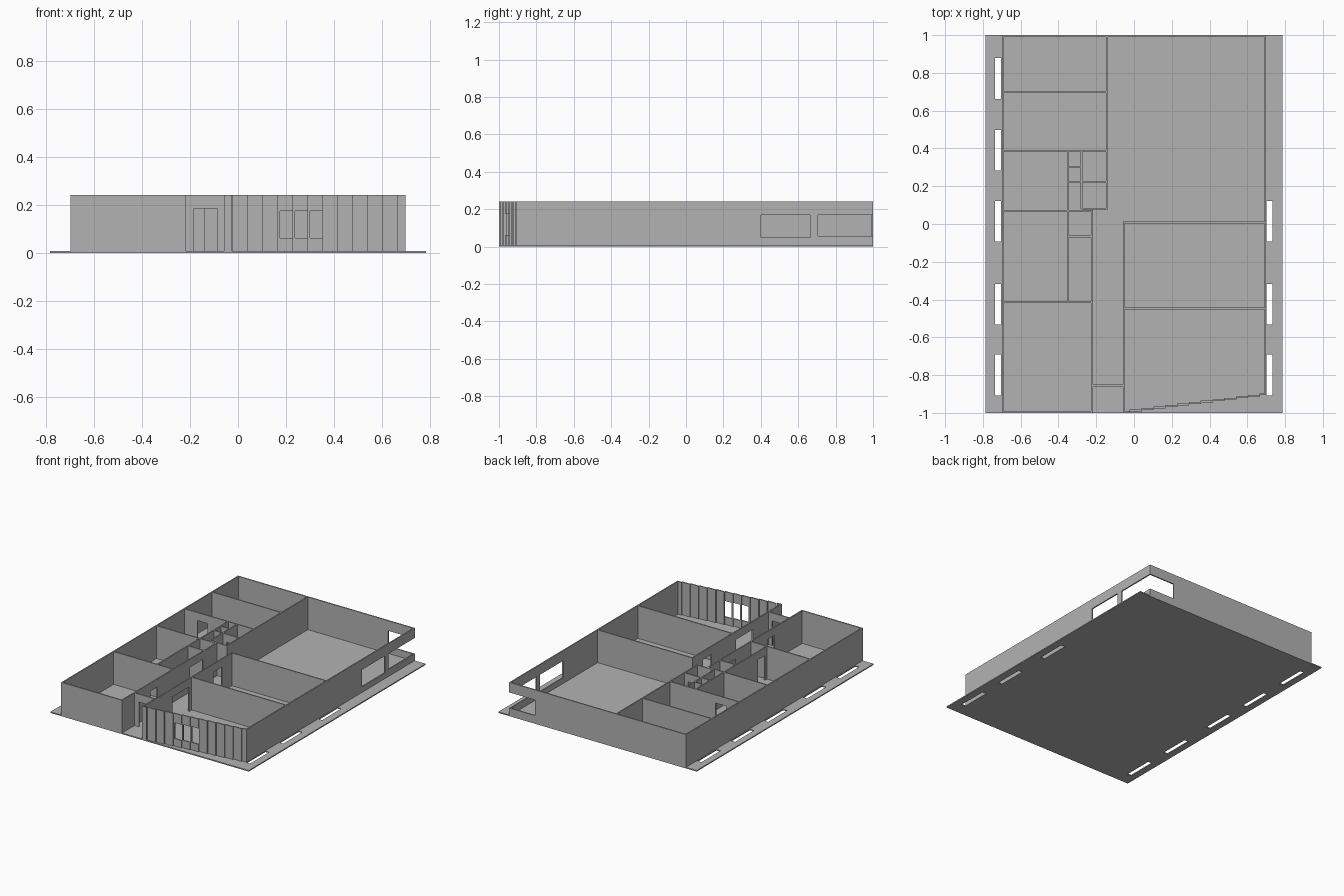
import bpy
import bmesh
from mathutils import Vector

cube = bpy.data.objects.get("Cube")
if cube:
    bpy.data.objects.remove(cube, do_unlink=True)

TOP = 0.242      # wall height
FLOOR = 0.008    # slab thickness
T = 0.009        # wall thickness
DOOR = 0.185     # door head height

grey = bpy.data.materials.new("plain_grey")
grey.use_nodes = True
grey.diffuse_color = (0.45, 0.45, 0.45, 1)
grey.node_tree.nodes["Principled BSDF"].inputs["Base Color"].default_value = (0.45, 0.45, 0.45, 1)


def boxes(name, spans):
    """One object made of boxes, each given as (low corner, high corner)."""
    bm = bmesh.new()
    for lo, hi in spans:
        lo, hi = Vector(lo), Vector(hi)
        made = bmesh.ops.create_cube(bm, size=1)
        for v in made["verts"]:
            v.co = (lo + hi) / 2 + v.co * (hi - lo)
    mesh = bpy.data.meshes.new(name)
    bm.to_mesh(mesh)
    bm.free()
    mesh.materials.append(grey)
    obj = bpy.data.objects.new(name, mesh)
    bpy.context.collection.objects.link(obj)
    return obj


def cut(obj, spans):
    """Cut box-shaped openings and discard the cutter."""
    cutter = boxes("opening_cutter", spans)
    cutter.hide_render = True
    mod = obj.modifiers.new("openings", "BOOLEAN")
    mod.operation, mod.solver, mod.object = "DIFFERENCE", "EXACT", cutter
    bpy.context.view_layer.objects.active = obj
    bpy.ops.object.modifier_apply(modifier=mod.name)
    bpy.data.objects.remove(cutter, do_unlink=True)


def wall(name, axis, pos, start, end, openings=()):
    """Wall running along an axis; openings are (start, end, sill, head)."""
    def span(a, b, z0, z1, grow=0.0):
        p, q = pos - T / 2 - grow, pos + T / 2 + grow
        return ((a, p, z0), (b, q, z1)) if axis == "x" else ((p, a, z0), (q, b, z1))
    obj = boxes(name, [span(start, end, FLOOR, TOP)])
    if openings:
        cut(obj, [span(*o, grow=0.02) for o in openings])


def door(a, b):
    return (a, b, -0.05, DOOR)


# Ground slab with planting slots along both sides
slab = boxes("ground_slab", [((-0.785, -1, 0), (0.785, 1, FLOOR))])
slots = []
for i, y in enumerate((-0.80, -0.425, 0.015, 0.39, 0.77)):
    slots.append(((-0.737, y - 0.108, -0.1), (-0.704, y + 0.108, 0.1)))
    if i < 3:
        slots.append(((0.702, y - 0.108, -0.1), (0.732, y + 0.108, 0.1)))
cut(slab, slots)

# Outer walls, with a window wrapping the back corner
E = 0.70 - T / 2
B = 1 - T / 2
wall("outer_wall_west", "y", -E, -1, 1)
wall("outer_wall_east", "y", E, -0.905, 1,
     [(0.40, 0.663, 0.048, 0.17), (0.705, 1.1, 0.058, 0.17)])
wall("outer_wall_back", "x", B, -0.70, 0.70, [(0.495, 0.8, 0.058, 0.17)])
wall("outer_wall_front", "x", -B, -0.70, -0.218)

# Stepped front wall with three windows
STEP = 0.0625
for i in range(13):
    x0 = -0.055 if i == 0 else max(-0.025, 0.042 + (i - 2) * STEP)
    x1 = -0.025 if i == 0 else min(0.70, 0.042 + (i - 1) * STEP)
    windows = [(x0 + 0.008, x1 + 0.01, 0.062, 0.175)] if i in (4, 5, 6) else ()
    wall("stepped_front_panel", "x", -B + i * 0.0079, x0 - 0.002, x1, windows)

# Corridor and entrance walls
wall("corridor_wall_west", "y", -0.222, -1, 0.075, [door(-0.68, -0.60), door(-0.235, -0.085)])
wall("corridor_wall_east", "y", -0.055, -1, 0.012, [door(-0.67, -0.48), door(-0.205, -0.11)])
wall("entrance_wall", "x", -0.855, -0.222, -0.055, [door(-0.183, -0.0875)])

# East room partitions
wall("hall_partition", "x", 0.008, -0.055, E)
wall("east_room_partition", "x", -0.447, -0.055, E)

# West room partitions
wall("hall_side_wall", "y", -0.145, 0.075, 1)
wall("west_room_partition", "x", 0.70, -E, -0.145)
wall("west_room_partition", "x", 0.388, -E, -0.145, [door(-0.59, -0.51)])
wall("west_room_partition", "x", 0.07, -E, -0.222)
wall("west_room_partition", "x", -0.415, -E, -0.222)
wall("inner_side_wall", "y", -0.35, -0.415, 0.388, [door(-0.39, -0.31)])

# Small closets and washrooms
wall("closet_side_wall", "y", -0.278, 0.08, 0.388)
wall("closet_partition", "x", 0.303, -0.35, -0.278)
wall("closet_partition", "x", 0.224, -0.35, -0.145, [door(-0.245, -0.175)])
wall("washroom_wall", "x", 0.08, -0.278, -0.14)
wall("washroom_wall", "x", -0.066, -0.35, -0.222)
